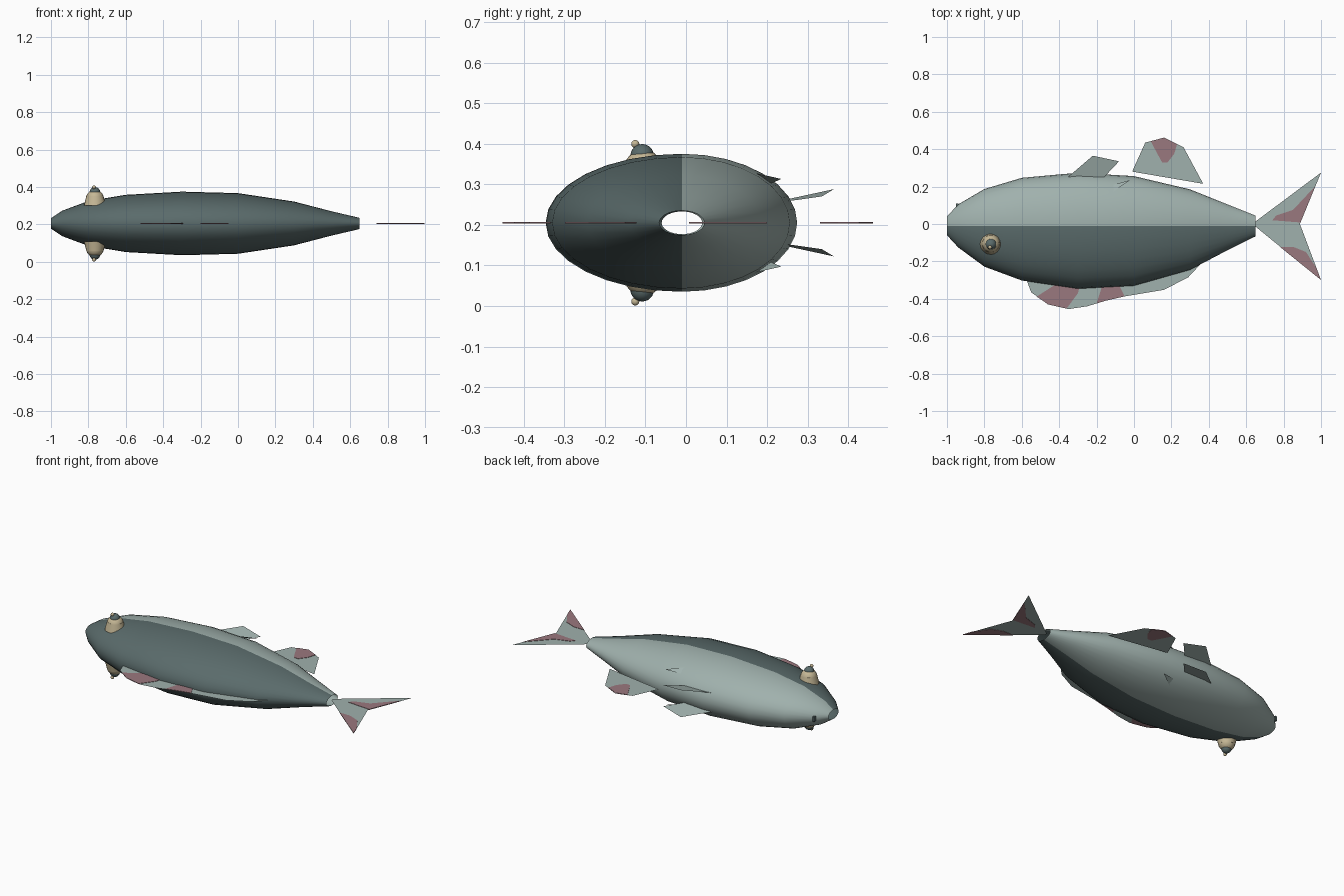
import bpy, bmesh, math
from mathutils import Matrix

cube = bpy.data.objects.get("Cube")
if cube:
    bpy.data.objects.remove(cube)

MID = 0.205      # height of the symmetry plane
SPINE = -0.01    # y of the line between back and belly colours
SIDES = 32


def material(name, rgb):
    m = bpy.data.materials.new(name)
    lin = [(c / 255 / 12.92) if c < 11 else ((c / 255 + 0.055) / 1.055) ** 2.4 for c in rgb]
    m.diffuse_color = (*lin, 1)
    m.use_nodes = True
    m.node_tree.nodes["Principled BSDF"].inputs["Base Color"].default_value = (*lin, 1)
    return m


BELLY = material("pale grey green", (160, 177, 173))
BACK = material("dark grey green", (90, 107, 107))
PINK = material("dusty pink", (154, 120, 126))
CREAM = material("cream", (198, 184, 150))


def add_object(name, bm, *mats, smooth=False):
    mesh = bpy.data.meshes.new(name)
    bm.to_mesh(mesh)
    bm.free()
    for m in mats:
        mesh.materials.append(m)
    ob = bpy.data.objects.new(name, mesh)
    bpy.context.collection.objects.link(ob)
    if smooth:
        bpy.ops.object.select_all(action='DESELECT')
        ob.select_set(True)
        bpy.context.view_layer.objects.active = ob
        bpy.ops.object.shade_smooth_by_angle(angle=math.radians(35))
    return ob


def sheet(name, points, mat, thickness=0):
    """Flat outline at given heights; a thickness makes it a thin plate."""
    bm = bmesh.new()
    verts = [bm.verts.new((p[0], p[1], (p[2] if len(p) > 2 else MID) + thickness / 2))
             for p in points]
    face = bm.faces.new(verts)
    face.normal_update()
    if face.normal.z < 0:
        face.normal_flip()
    if thickness:
        low = [bm.verts.new((v.co.x, v.co.y, v.co.z - thickness)) for v in verts]
        bm.faces.new(low[::-1])
        for i in range(len(verts)):
            j = (i + 1) % len(verts)
            bm.faces.new((verts[i], low[i], low[j], verts[j]))
        bmesh.ops.recalc_face_normals(bm, faces=bm.faces)
    return add_object(name, bm, mat)


# Body: open tube of oval rings (x, belly edge y, back edge y, half depth)
stations = [(-1, 0.04, -0.06, 0.028), (-0.94, 0.105, -0.125, 0.068),
            (-0.8, 0.187, -0.228, 0.12), (-0.6, 0.247, -0.302, 0.153),
            (-0.3, 0.274, -0.346, 0.17), (0, 0.256, -0.33, 0.162),
            (0.3, 0.185, -0.245, 0.117), (0.5, 0.105, -0.14, 0.065),
            (0.65, 0.045, -0.066, 0.03)]
bm = bmesh.new()
rings = []
for x, belly, back, depth in stations:
    ring = []
    for i in range(SIDES):
        a = 2 * math.pi * i / SIDES
        c = math.cos(a)
        reach = belly - SPINE if c > 0 else SPINE - back
        ring.append(bm.verts.new((x, SPINE + reach * c, MID + depth * math.sin(a))))
    rings.append(ring)
for a, b in zip(rings, rings[1:]):
    for i in range(SIDES):
        j = (i + 1) % SIDES
        f = bm.faces.new((a[i], a[j], b[j], b[i]))
        f.material_index = int(f.calc_center_median().y < SPINE)
bmesh.ops.recalc_face_normals(bm, faces=bm.faces)
add_object("body", bm, BELLY, BACK, smooth=True)

# Middle fins
sheet("tail_fin", [(0.645, 0.01), (1, 0.275), (0.887, 0), (1, -0.3), (0.645, -0.01)], BELLY)
sheet("dorsal_fin", [(-0.5, -0.1), (-0.585, -0.27), (-0.55, -0.365), (-0.46, -0.43),
                     (-0.35, -0.455), (-0.25, -0.44), (-0.15, -0.41), (-0.05, -0.387),
                     (0.16, -0.352), (0.29, -0.285), (0.36, -0.21), (0.3, -0.1)], BELLY)
sheet("anal_fin", [(-0.01, 0.28), (0.06, 0.435), (0.16, 0.462), (0.265, 0.41),
                   (0.37, 0.215)], BELLY)

# Pink markings as thin plates through the fins
markings = {
    "tail_marking_belly_side": [(0.74, 0.02), (0.76, 0.045), (0.85, 0.075), (0.92, 0.15),
                                (0.968, 0.2), (0.89, 0.008)],
    "tail_marking_back_side": [(0.78, -0.122), (0.85, -0.122), (0.92, -0.15),
                               (0.978, -0.24), (0.998, -0.298)],
    "dorsal_marking_front": [(-0.52, -0.388), (-0.46, -0.429), (-0.36, -0.452),
                             (-0.3, -0.37), (-0.29, -0.33), (-0.43, -0.33)],
    "dorsal_marking_rear": [(-0.2, -0.424), (-0.15, -0.409), (-0.05, -0.386),
                            (-0.08, -0.325), (-0.17, -0.33)],
    "anal_marking": [(0.09, 0.442), (0.16, 0.461), (0.23, 0.427), (0.215, 0.375),
                     (0.18, 0.33), (0.15, 0.33), (0.12, 0.385)],
}
for name, outline in markings.items():
    sheet(name, outline, PINK, thickness=0.004)

# Paired fins and eyes, one set on each flank
pelvic = [(-0.36, 0.245, 0.262), (-0.22, 0.365, 0.288), (-0.08, 0.335, 0.27), (-0.16, 0.25, 0.258)]
pectoral = [(-0.02, 0.235, 0.313), (-0.13, 0.16, 0.33), (-0.11, 0.21, 0.302)]


def ball(name, side, x, y, height, radius, mat):
    bm = bmesh.new()
    bmesh.ops.create_uvsphere(bm, u_segments=20, v_segments=12, radius=radius,
                              matrix=Matrix.Translation((x, y, MID + side * height)))
    add_object(name, bm, mat, smooth=True)


for side, label in ((1, "upper"), (-1, "lower")):
    for part, pts in (("pelvic_fin", pelvic), ("pectoral_fin", pectoral)):
        sheet(f"{part}_{label}", [(x, y, MID + side * (z - MID)) for x, y, z in pts], BELLY)
    # Eye socket ring, eyeball, pupil and highlight
    bm = bmesh.new()
    bmesh.ops.create_cone(bm, cap_ends=True, segments=20, radius1=0.058, radius2=0.046,
                          depth=0.05)
    turn = Matrix.Rotation(0 if side > 0 else math.pi, 4, 'X')
    bm.transform(Matrix.Translation((-0.765, -0.105, MID + side * 0.122)) @ turn)
    add_object(f"eye_socket_{label}", bm, CREAM, smooth=True)
    ball(f"eyeball_{label}", side, -0.765, -0.105, 0.132, 0.048, CREAM)
    ball(f"pupil_{label}", side, -0.765, -0.108, 0.165, 0.029, BACK)
    ball(f"eye_highlight_{label}", side, -0.77, -0.125, 0.194, 0.01, CREAM)

# Small mouth nub under the snout
bm = bmesh.new()
bmesh.ops.create_cube(bm, size=1, matrix=Matrix.Translation((-0.945, 0.1, MID))
                      @ Matrix.Diagonal((0.012, 0.02, 0.03, 1)))
add_object("mouth", bm, BACK)
